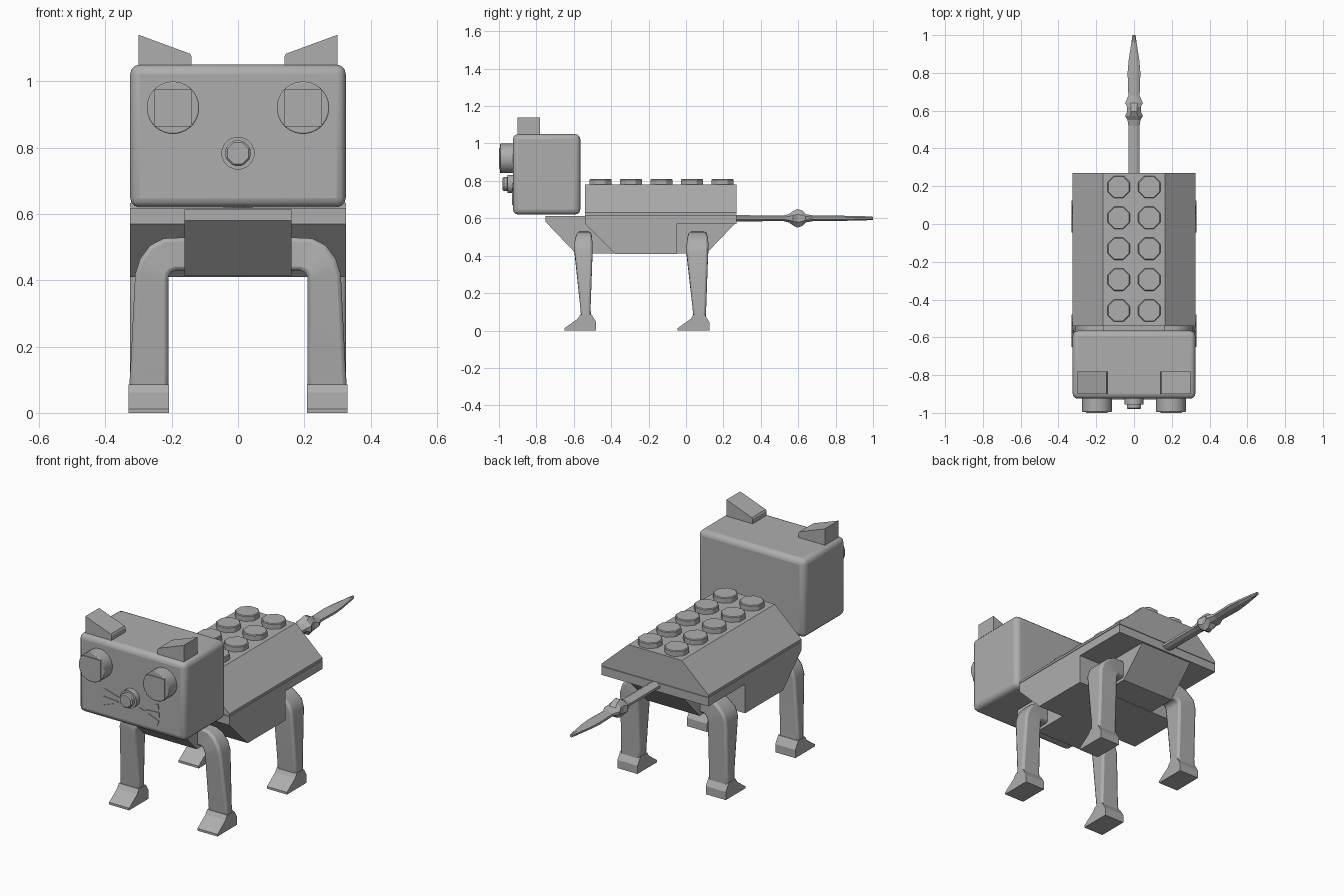
import bpy, bmesh, math
from mathutils import Matrix, Vector

if "Cube" in bpy.data.objects:
    bpy.data.objects.remove(bpy.data.objects["Cube"])

GREY = bpy.data.materials.new("plain grey")
GREY.diffuse_color = (0.42, 0.42, 0.42, 1)
GREY.use_nodes = True
GREY.node_tree.nodes["Principled BSDF"].inputs["Base Color"].default_value = GREY.diffuse_color


def finish(bm, name, bevel=0, segments=2, smooth=None):
    bmesh.ops.recalc_face_normals(bm, faces=bm.faces)
    mesh = bpy.data.meshes.new(name)
    bm.to_mesh(mesh)
    bm.free()
    ob = bpy.data.objects.new(name, mesh)
    bpy.context.collection.objects.link(ob)
    mesh.materials.append(GREY)
    if bevel:
        mod = ob.modifiers.new("bevel", 'BEVEL')
        mod.width, mod.segments = bevel, segments
        mod.limit_method, mod.angle_limit = 'ANGLE', math.radians(40)
    if smooth:
        bpy.ops.object.select_all(action='DESELECT')
        ob.select_set(True)
        bpy.context.view_layer.objects.active = ob
        bpy.ops.object.shade_smooth_by_angle(angle=math.radians(smooth))
    return ob


def loft(name, rings, **kw):
    """Skin closed rings of points and cap both ends."""
    bm = bmesh.new()
    rows = [[bm.verts.new(p) for p in r] for r in rings]
    n = len(rows[0])
    for a, b in zip(rows, rows[1:]):
        for i in range(n):
            j = (i + 1) % n
            bm.faces.new((a[i], a[j], b[j], b[i]))
    bm.faces.new(rows[0])
    bm.faces.new(rows[-1])
    return finish(bm, name, **kw)


def side_prism(name, x0, x1, yz, **kw):
    return loft(name, [[(x, y, z) for y, z in yz] for x in (x0, x1)], **kw)


def front_prism(name, y0, y1, xz, **kw):
    return loft(name, [[(x, y, z) for x, z in xz] for y in (y0, y1)], **kw)


def rect(a0, a1, b0, b1):
    return [(a0, b0), (a1, b0), (a1, b1), (a0, b1)]


def ngon(cx, cy, r, n):
    return [(cx + r * math.cos(math.tau * (i + .5) / n),
             cy + r * math.sin(math.tau * (i + .5) / n)) for i in range(n)]


# Torso: sloped back, wide underside with leg wells, central keel
front_prism("back_block", -0.54, 0.27, [(-.325, .62), (.325, .62), (.325, .632),
            (.163, .78), (-.163, .78), (-.325, .632)])
side_prism("belly_sides", -.325, .325, [(-.54, .617), (.27, .617), (.27, .57), (-.05, .57),
           (-.05, .41), (-.38, .41), (-.54, .57)])
side_prism("belly_keel", -.162, .162, [(-.75, .613), (.265, .613), (.265, .575), (.11, .413),
           (-.59, .413), (-.75, .58)])

# Round studs along the back
for i in range(5):
    for s in (-1, 1):
        pts = ngon(s * .081, -.458 + i * .1635, .064, 8)
        loft("back_stud", [[(x, y, z) for x, y in pts] for z in (.775, .81)],
             bevel=.004, segments=1)

# Head
front_prism("head", -.925, -.565, rect(-.325, .325, .62, 1.05),
            bevel=.028, segments=3, smooth=35)

for s in (-1, 1):
    # Ears
    front_prism("ear", -.90, -.78, [(s * .30, 1.045), (s * .30, 1.14),
                (s * .145, 1.083), (s * .14, 1.075), (s * .14, 1.045)])
    # Eyes with square face plates
    front_prism("eye", -.995, -.92, ngon(s * .196, .92, .079, 32), bevel=.004, smooth=35)
    front_prism("eye_plate", -1.0, -.99, rect(s * .196 - .057, s * .196 + .057, .863, .977))
    # Whiskers: three thin bars fanning outwards
    for x0, z0, x1, z1 in ((.03, .745, .165, .775), (.08, .732, .17, .732), (.03, .742, .163, .685)):
        d = Vector((x1 - x0, z1 - z0)).normalized()
        n = Vector((-d.y, d.x)) * .014
        front_prism("whisker", -.929, -.922,
                    [(s * (x0 + n.x * .5), z0 + n.y * .5), (s * (x1 + n.x), z1 + n.y),
                     (s * (x1 - n.x), z1 - n.y), (s * (x0 - n.x * .5), z0 - n.y * .5)])

# Nose
front_prism("nose_base", -.955, -.92, ngon(0, .783, .05, 16), smooth=35)
front_prism("nose_tip", -.98, -.95, ngon(0, .783, .041, 8), bevel=.006, segments=1)


# Legs: y ranges run ankle, knee, shoulder, hip
def leg(name, s, shift, widths, outer_x):
    path = [((.33, .06), (.21, .06)), ((.325, .12), (.21, .12)), ((outer_x, .42), (.21, .40)),
            ((outer_x - .015, .465), (.208, .415)), ((.265, .505), (.20, .425)),
            ((.225, .526), (.185, .43)), ((.14, .53), (.14, .43))]
    rings = []
    for ((ox, oz), (ix, iz)), (y0, y1) in zip(path, widths):
        rings.append([(s * ox, y0, oz), (s * ox, y1, oz), (s * ix, y1, iz), (s * ix, y0, iz)])
    loft(name, rings, bevel=.012, segments=2, smooth=40)
    foot = [(-.65, 0), (-.65, .012), (-.58, .062), (-.565, .085), (-.505, .085),
            (-.48, .045), (-.48, 0)]
    side_prism(name + "_foot", s * .208, s * .33, [(y + shift, z) for y, z in foot])


for s in (-1, 1):
    leg("front_leg", s, 0, [(-.56, -.507), (-.565, -.51), (-.595, -.50), (-.597, -.50),
        (-.592, -.502), (-.585, -.505), (-.58, -.51)], .31)
    leg("rear_leg", s, .605, [(.04, .105), (.035, .108), (.003, .118), (.003, .12),
        (.007, .117), (.012, .112), (.02, .105)], .325)

# Tail: flattened rod with a knobbed joint and pointed tip (y, half width, half height)
tail = [(.25, .03, .017), (.52, .03, .015), (.55, .034, .022), (.572, .047, .038),
        (.595, .036, .05), (.62, .036, .042), (.64, .047, .022), (.68, .03, .015),
        (.80, .034, .015), (.87, .028, .013), (.96, .014, .011), (1.0, .008, .008)]
loft("tail", [[(x * w * 1.08, y, .6 + z * h * 1.08) for x, z in ngon(0, 0, 1, 8)]
              for y, w, h in tail])
